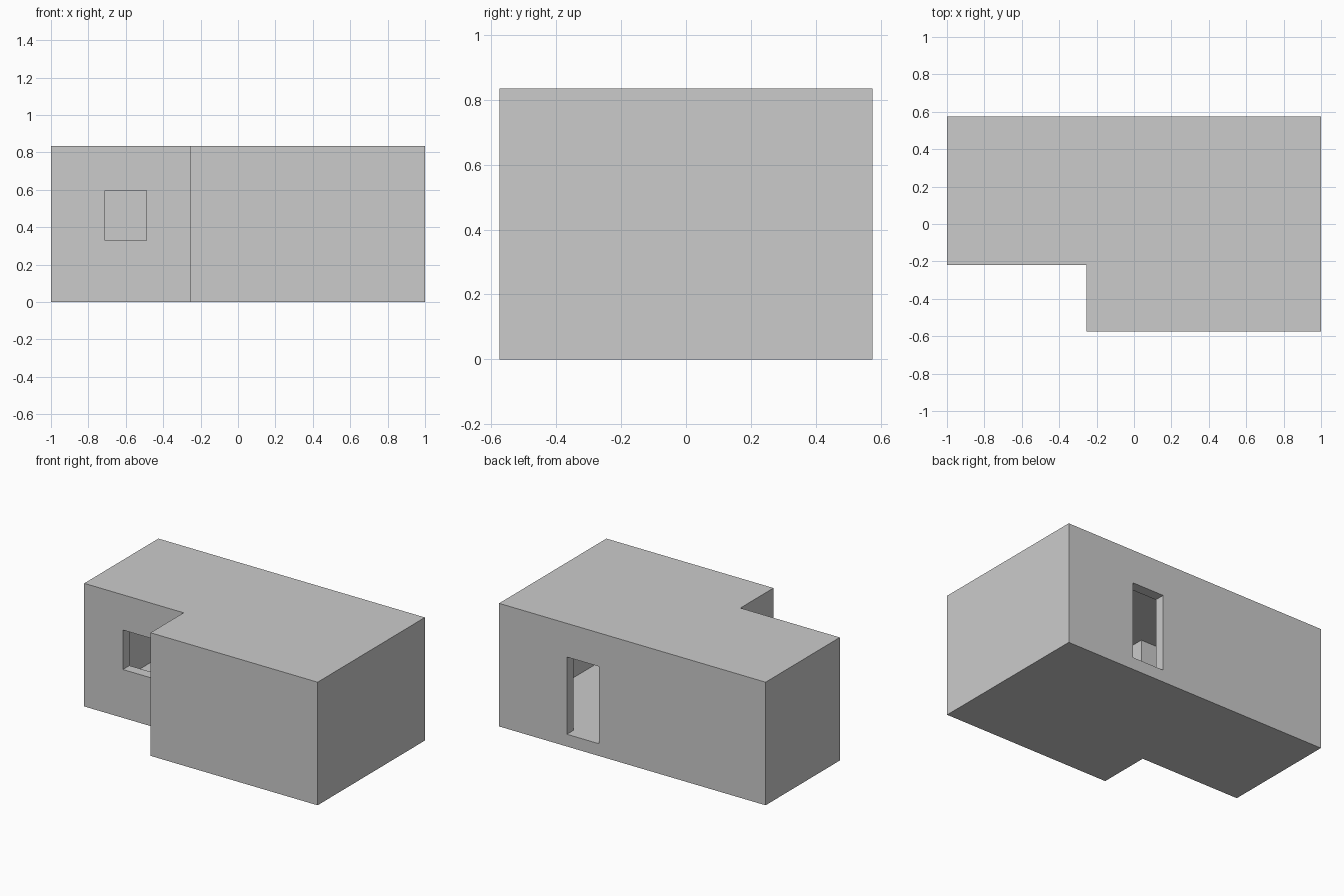
import bpy, bmesh

if "Cube" in bpy.data.objects:
    bpy.data.objects.remove(bpy.data.objects["Cube"])

WALL, FLOOR, ROOF, HEIGHT = 0.07, 0.083, 0.06, 0.835


def prism(name, outline, z0, z1):
    """Extrude a counter-clockwise plan outline from z0 to z1."""
    bm = bmesh.new()
    base = bm.faces.new([bm.verts.new((x, y, z0)) for x, y in outline])
    top = bmesh.ops.extrude_face_region(bm, geom=[base], use_keep_orig=True)
    verts = [v for v in top["geom"] if isinstance(v, bmesh.types.BMVert)]
    bmesh.ops.translate(bm, verts=verts, vec=(0, 0, z1 - z0))
    bmesh.ops.recalc_face_normals(bm, faces=bm.faces)
    mesh = bpy.data.meshes.new(name)
    bm.to_mesh(mesh)
    bm.free()
    obj = bpy.data.objects.new(name, mesh)
    bpy.context.collection.objects.link(obj)
    return obj


def l_plan(t):
    """L-shaped plan, inset by t."""
    l, r, f, b = -1 + t, 1 - t, -0.575 + t, 0.575 - t
    nx, ny = -0.254 + t, -0.22 + t
    return [(l, ny), (nx, ny), (nx, f), (r, f), (r, b), (l, b)]


def rect(x0, x1, y0, y1):
    return [(x0, y0), (x1, y0), (x1, y1), (x0, y1)]


def cut(target, cutter):
    mod = target.modifiers.new("cut", 'BOOLEAN')
    mod.operation = 'DIFFERENCE'
    mod.solver = 'EXACT'
    mod.object = cutter
    cutter.hide_render = True
    bpy.context.view_layer.objects.active = target
    bpy.ops.object.modifier_apply(modifier=mod.name)
    bpy.data.objects.remove(cutter)


# L-shaped house shell
house = prism("house_shell", l_plan(0), 0, HEIGHT)

# Hollow room inside
cut(house, prism("room_cutter", l_plan(WALL), FLOOR, HEIGHT - ROOF))

# Front window in the recessed wall
cut(house, prism("window_cutter", rect(-0.71, -0.49, -0.3, -0.1), 0.328, 0.596))

# Back doorway, level with the floor
cut(house, prism("door_cutter", rect(0.251, 0.491, 0.45, 0.65), FLOOR, 0.607))
